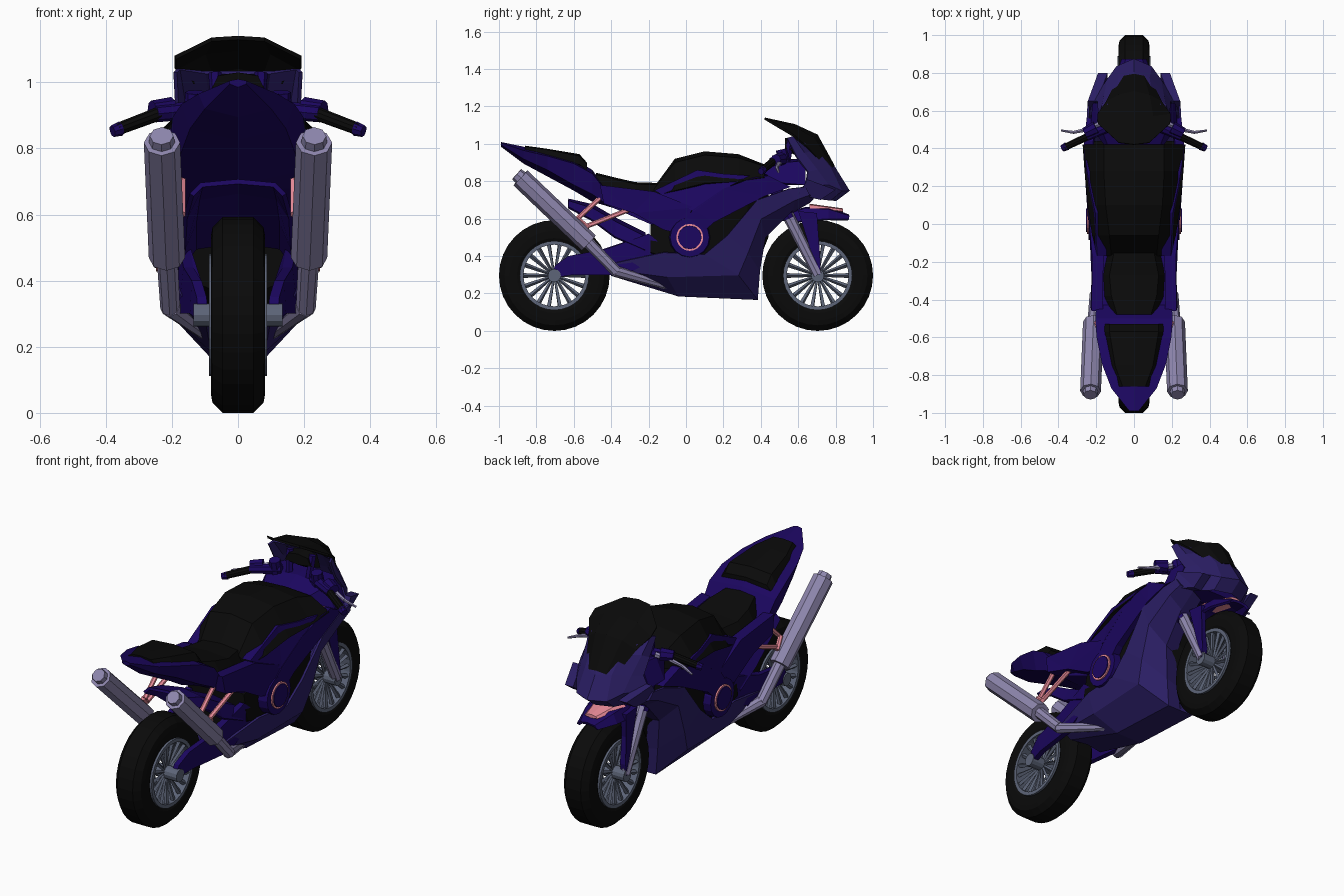
import bpy, bmesh, math
from mathutils import Vector, Matrix


def material(name, r, g, b):
    m = bpy.data.materials.new(name)
    m.diffuse_color = (r, g, b, 1)
    return m


PURPLE = material("purple", 0.011, 0.002, 0.115)
LILAC = material("fairing_purple", 0.024, 0.013, 0.13)
BLACK = material("black", 0.003, 0.003, 0.003)
CHROME = material("chrome", 0.27, 0.24, 0.42)
STEEL = material("steel", 0.11, 0.13, 0.19)
PINK = material("pink", 0.85, 0.27, 0.33)


def finish(name, bm, mat, mirror=True, thick=0):
    bmesh.ops.remove_doubles(bm, verts=bm.verts, dist=1e-5)
    bmesh.ops.recalc_face_normals(bm, faces=bm.faces)
    me = bpy.data.meshes.new(name)
    bm.to_mesh(me)
    bm.free()
    me.materials.append(mat)
    ob = bpy.data.objects.new(name, me)
    bpy.context.collection.objects.link(ob)
    if mirror:
        m = ob.modifiers.new("mirror", 'MIRROR')
        m.use_clip = True
    if thick:
        s = ob.modifiers.new("thickness", 'SOLIDIFY')
        s.thickness = thick
        s.offset = 0
    return ob


def skin(name, rows, mat, thick=0, caps=False):
    """Faces between rows of (x, y, z) half sections, mirrored over x = 0."""
    bm = bmesh.new()
    g = [[bm.verts.new(p) for p in row] for row in rows]
    for a, b in zip(g, g[1:]):
        for i in range(len(a) - 1):
            bm.faces.new((a[i], a[i + 1], b[i + 1], b[i]))
    if caps:
        bm.faces.new(g[0])
        bm.faces.new(g[-1])
    return finish(name, bm, mat, True, thick)


def loft(name, sections, mat, thick=0, caps=True):
    """Sections are (y, [(x, z), ...]) half profiles."""
    return skin(name, [[(x, y, z) for x, z in pr] for y, pr in sections], mat, thick, caps)


def panel(name, pts, depth, mat):
    """Outline of (y, z, x) points, extruded inward and mirrored."""
    bm = bmesh.new()
    out = [bm.verts.new((x, y, z)) for y, z, x in pts]
    inn = [bm.verts.new((x - depth, y, z)) for y, z, x in pts]
    caps = [bm.faces.new(out), bm.faces.new(inn[::-1])]
    for i in range(len(out)):
        j = (i + 1) % len(out)
        bm.faces.new((out[i], inn[i], inn[j], out[j]))
    bmesh.ops.triangulate(bm, faces=caps)
    return finish(name, bm, mat)


def rods(name, segs, mat, n=8, mirror=True):
    """Tapered cylinders (start, end, r1, r2)."""
    bm = bmesh.new()
    for p, q, r1, r2 in segs:
        p, q = Vector(p), Vector(q)
        d = q - p
        mat4 = Matrix.Translation((p + q) / 2) @ d.to_track_quat('Z', 'Y').to_matrix().to_4x4()
        bmesh.ops.create_cone(bm, cap_ends=True, segments=n, radius1=r1, radius2=r2,
                              depth=d.length, matrix=mat4)
    return finish(name, bm, mat, mirror)


def ring(name, profile, c, mat, n=32):
    """Closed (x, radius) profile turned about the wheel axle."""
    bm = bmesh.new()
    g = [[bm.verts.new((x, c[0] + r * math.cos(t), c[1] + r * math.sin(t))) for x, r in profile]
         for t in (2 * math.pi * k / n for k in range(n))]
    m = len(profile)
    for k in range(n):
        a, b = g[k], g[(k + 1) % n]
        for i in range(m):
            bm.faces.new((a[i], a[(i + 1) % m], b[(i + 1) % m], b[i]))
    return finish(name, bm, mat, False)


# Wheels: tyre, rim, spokes, hub
for tag, cy, hub in (("rear", -0.704, 0.135), ("front", 0.704, 0.13)):
    c = (cy, 0.296)
    half = [(0.07, 0.175), (0.082, 0.2), (0.082, 0.24), (0.077, 0.266), (0.047, 0.296)]
    ring(tag + "_tyre", half + [(-x, r) for x, r in half[::-1]], c, BLACK)
    ring(tag + "_rim", [(0.087, 0.165), (0.087, 0.185), (-0.087, 0.185), (-0.087, 0.165)], c, STEEL)
    segs = []
    for k in range(18):
        t = 2 * math.pi * k / 18
        d = Vector((0, math.cos(t), math.sin(t)))
        o = Vector((0.05, c[0], c[1]))
        segs.append((o + d * 0.02, o + d * 0.17 + Vector((0.02, 0, 0)), 0.007, 0.013))
    rods(tag + "_spokes", segs, STEEL, 4)
    rods(tag + "_hub", [((-hub, *c), (hub, *c), 0.035, 0.035)], STEEL, 12, False)

# Main fairing: belly sweeping up to the nose
skin("fairing", [
    [(0, -.38, .30), (.10, -.40, .30), (.15, -.40, .33), (.17, -.40, .36)],
    [(0, -.04, .19), (.08, -.04, .19), (.19, -.10, .29), (.21, -.12, .42)],
    [(0, .38, .17), (.08, .38, .17), (.20, .28, .30), (.23, .10, .41)],
    [(.02, .38, .30), (.10, .39, .32), (.22, .33, .42), (.24, .22, .51)],
    [(.05, .40, .48), (.13, .42, .50), (.23, .40, .60), (.255, .38, .70)],
    [(.08, .54, .62), (.15, .57, .65), (.235, .58, .70), (.245, .55, .76)],
    [(.09, .66, .69), (.16, .68, .71), (.23, .66, .73), (.24, .64, .77)]], LILAC, 0.012)
# Nose cowl
skin("nose_cowl", [
    [(0, .80, .70), (.09, .77, .70), (.16, .68, .71), (.235, .56, .72)],
    [(0, .87, .75), (.09, .83, .75), (.14, .76, .78), (.22, .64, .78)],
    [(0, .80, .86), (.08, .77, .87), (.15, .70, .86), (.19, .65, .85)],
    [(0, .74, .96), (.09, .70, .96), (.165, .63, .95), (.185, .59, .93)],
    [(0, .62, 1.03), (.10, .60, 1.03), (.18, .57, 1.04), (.19, .54, 1.03)]], LILAC, 0.012)
panel("cowl_wing", [(.80, .755, .19), (.65, .81, .245), (.60, .73, .245), (.72, .70, .19)], .05, LILAC)
# Windscreen
skin("windscreen", [
    [(0, .42, 1.135), (.08, .43, 1.13), (.19, .53, 1.075)],
    [(0, .58, 1.10), (.10, .57, 1.09), (.19, .58, 1.04)],
    [(0, .70, 1.045), (.08, .68, 1.03), (.145, .645, .98)],
    [(0, .79, .88), (.05, .78, .87), (.09, .755, .86)]], BLACK, 0.012)
# Dashboard and gauge
loft("dashboard", [
    (.42, [(0, .87), (.14, .87), (.16, .84), (0, .82)]),
    (.52, [(0, .92), (.18, .90), (.23, .79), (0, .78)]),
    (.64, [(0, .92), (.17, .91), (.22, .78), (0, .78)])], PURPLE)
loft("gauge", [
    (.53, [(0, 1.03), (.06, 1.02), (.08, .98), (0, .97)]),
    (.60, [(0, 1.03), (.07, 1.02), (.09, .95), (0, .93)])], BLACK)
rods("screen_stay", [((.06, .54, .90), (.07, .56, 1.03), .02, .02)], PURPLE, 6)

# Fuel tank, engine block
loft("tank", [
    (-.17, [(0, .77), (.12, .76), (.19, .72), (0, .68)]),
    (-.06, [(0, .92), (.13, .90), (.222, .75), (0, .68)]),
    (.10, [(0, .96), (.15, .94), (.245, .79), (0, .7)]),
    (.28, [(0, .945), (.16, .925), (.262, .80), (0, .7)]),
    (.42, [(0, .89), (.16, .88), (.272, .82), (0, .75)])], BLACK)
loft("engine", [
    (-.19, [(0, .62), (.17, .56), (.19, .42), (0, .34)]),
    (.00, [(0, .72), (.21, .68), (.20, .36), (0, .26)]),
    (.33, [(0, .78), (.24, .74), (.18, .36), (0, .22)]),
    (.44, [(0, .78), (.23, .74), (.12, .55), (0, .50)])], BLACK)
# Frame spars and tank side panels
panel("frame_spar", [(.56, .77, .25), (.44, .83, .266), (.36, .82, .266), (.20, .76, .256), (.04, .65, .245),
                     (-.06, .54, .23), (.06, .50, .235), (.15, .58, .245), (.42, .72, .26)], .05, PURPLE)
panel("tank_side", [(-.17, .75, .195), (.06, .86, .205), (.20, .84, .235), (.34, .83, .258),
                    (.20, .755, .256), (.04, .64, .245)], .05, PURPLE)
panel("rear_spar", [(-.46, .78, .225), (-.17, .745, .222), (.04, .66, .24), (-.04, .52, .228),
                    (-.12, .54, .225), (-.28, .63, .225), (-.44, .68, .23)], .06, PURPLE)
# Round engine cover
rods("engine_cover", [((.15, .02, .5), (.24, .02, .5), .115, .105)], PURPLE, 16)
rods("cover_ring", [((.23, .02, .5), (.248, .02, .5), .072, .072)], PINK, 20)
rods("cover_centre", [((.23, .02, .5), (.253, .02, .5), .064, .062)], PURPLE, 20)

# Tail and seats
loft("tail", [
    (-.99, [(0, 1.01), (.025, 1.005), (.025, .995), (0, .985)]),
    (-.87, [(0, .985), (.12, .965), (.10, .92), (0, .895)]),
    (-.74, [(0, .955), (.17, .935), (.145, .86), (0, .825)]),
    (-.60, [(0, .92), (.198, .895), (.175, .78), (0, .75)]),
    (-.50, [(0, .86), (.205, .84), (.19, .73), (0, .69)]),
    (-.43, [(0, .76), (.20, .75), (.17, .68), (0, .67)]),
    (-.15, [(0, .73), (.20, .72), (.19, .60), (0, .58)])], PURPLE)
loft("rear_seat", [
    (-.86, [(0, .99), (.06, .985), (.08, .97), (0, .95)]),
    (-.75, [(0, .975), (.10, .97), (.125, .93), (0, .90)]),
    (-.57, [(0, .945), (.13, .935), (.155, .89), (0, .86)]),
    (-.53, [(0, .90), (.13, .89), (.155, .86), (0, .84)])], BLACK)
loft("rider_seat", [
    (-.48, [(0, .845), (.09, .835), (.11, .78), (0, .74)]),
    (-.38, [(0, .82), (.12, .81), (.16, .74), (0, .71)]),
    (-.27, [(0, .795), (.13, .785), (.165, .73), (0, .70)]),
    (-.12, [(0, .79), (.10, .78), (.13, .73), (0, .70)])], BLACK)

# Swingarm, rear mudguard, pink struts
panel("swingarm", [(-.73, .28, .12), (-.70, .35, .125), (-.63, .40, .14), (-.42, .44, .165), (-.20, .52, .18),
                   (-.08, .42, .185), (-.33, .30, .18), (-.60, .30, .145)], .03, PURPLE)
loft("rear_mudguard", [
    (-.63, [(0, .70), (.11, .69), (.14, .66)]),
    (-.50, [(0, .67), (.12, .65), (.16, .59)]),
    (-.38, [(0, .60), (.13, .58), (.165, .50)]),
    (-.22, [(0, .52), (.13, .50), (.18, .43)])], PURPLE, 0.015, False)
rods("struts", [((.17, -.58, .60), (.17, -.46, .71), .013, .013),
                ((.19, -.53, .56), (.19, -.30, .65), .013, .013),
                ((.18, -.58, .60), (.20, -.52, .55), .013, .013)], PINK, 6)

# Exhausts
rods("exhaust", [((.215, -.52, .47), (.23, -.885, .818), .055, .055),
                 ((.23, -.88, .815), (.231, -.905, .838), .04, .036)], CHROME, 8)
rods("exhaust_pipe", [((.215, -.53, .48), (.205, -.37, .315), .032, .03),
                      ((.205, -.38, .32), (.10, -.10, .24), .03, .02)], CHROME, 8)

# Fork and front mudguard
rods("fork_tube", [((.115, .705, .30), (.115, .545, .62), .028, .032)], CHROME, 8)
rods("fork_upper", [((.115, .55, .60), (.115, .46, .80), .035, .035),
                    ((.13, .53, .88), (.13, .51, .97), .035, .03)], PURPLE, 8)
panel("fork_guard", [(.715, .30, .135), (.72, .36, .13), (.69, .50, .12), (.70, .63, .12),
                     (.60, .64, .12), (.66, .45, .125), (.69, .32, .135)], .035, PURPLE)
loft("front_mudguard", [
    (.55, [(0, .63), (.07, .62), (.105, .57)]),
    (.64, [(0, .655), (.08, .65), (.11, .59)]),
    (.76, [(0, .655), (.08, .645), (.10, .595)]),
    (.87, [(0, .615), (.04, .61), (.06, .595)])], PURPLE, 0.015, False)
loft("mudguard_trim", [
    (.66, [(0, .68), (.07, .675), (.09, .655), (0, .645)]),
    (.84, [(0, .655), (.03, .65), (.04, .64), (0, .635)])], PINK)

# Handlebars
rods("bar_clamp", [((.10, .53, .92), (.25, .465, .905), .028, .026),
                   ((.20, .51, .92), (.26, .48, .915), .036, .03),
                   ((.355, .412, .86), (.38, .40, .852), .022, .018)], PURPLE, 8)
rods("grip", [((.24, .465, .905), (.365, .407, .858), .021, .019)], BLACK, 10)
rods("lever", [((.18, .53, .92), (.25, .50, .90), .016, .012), ((.25, .50, .90), (.32, .485, .875), .012, .009),
               ((.32, .485, .875), (.385, .495, .85), .009, .006)], CHROME, 6)
